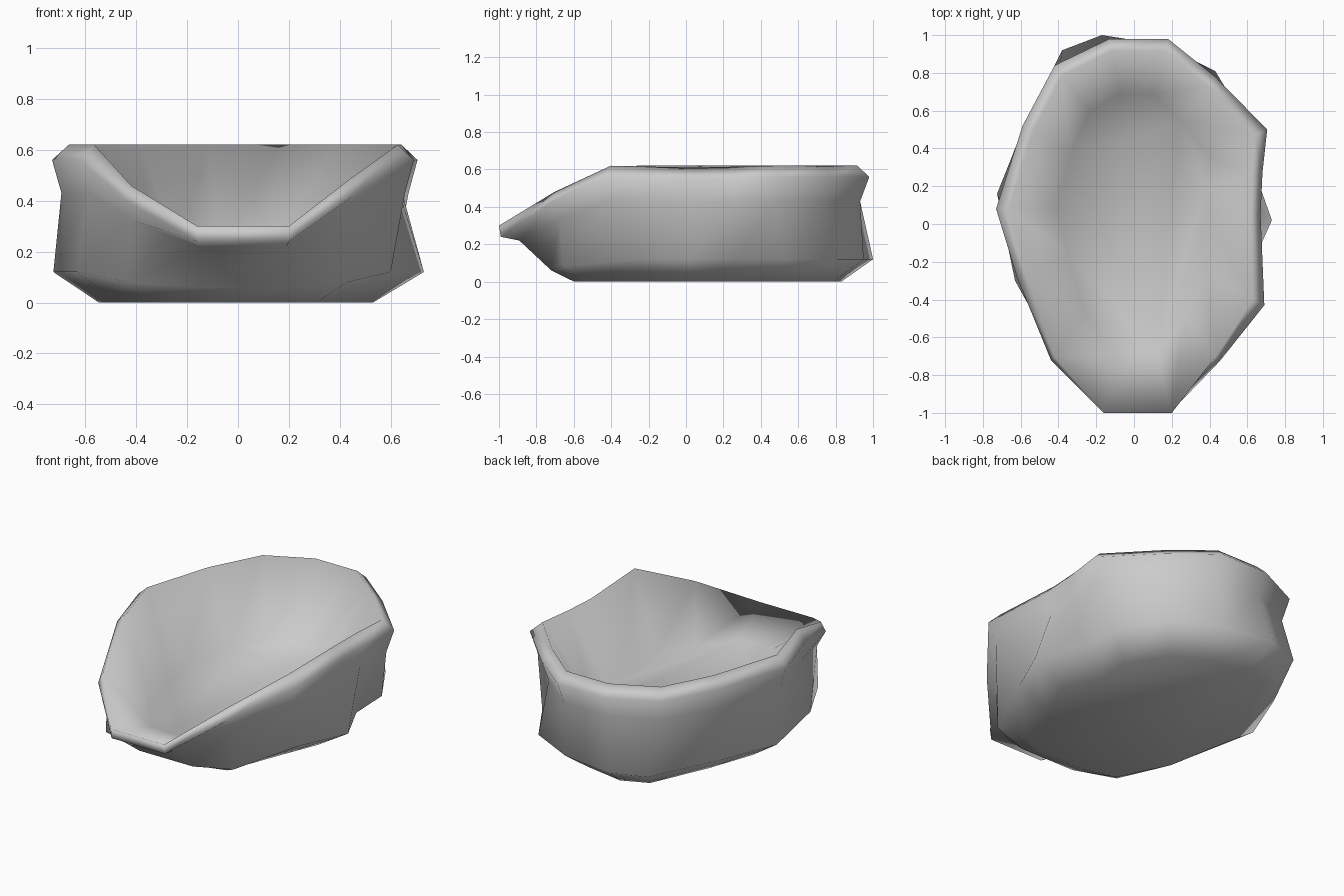
import bpy, bmesh

# One entry per column around the shell, counter-clockwise from the front lip:
# outer rim x, y, z, then belly x, y, z
COLUMNS = [
    (-0.16, -0.99, 0.24, -0.16, -0.72, 0.06),
    (0.20, -0.99, 0.24, 0.20, -0.72, 0.06),
    (0.455, -0.725, 0.42, 0.43, -0.66, 0.08),
    (0.69, -0.43, 0.56, 0.60, -0.27, 0.12),
    (0.67, 0.05, 0.55, 0.73, 0.02, 0.12),
    (0.68, 0.27, 0.555, 0.61, 0.27, 0.12),
    (0.705, 0.50, 0.56, 0.60, 0.53, 0.12),
    (0.43, 0.78, 0.56, 0.43, 0.81, 0.12),
    (0.18, 0.98, 0.56, 0.15, 0.95, 0.12),
    (-0.13, 0.98, 0.56, -0.17, 1.00, 0.12),
    (-0.42, 0.84, 0.56, -0.38, 0.92, 0.12),
    (-0.59, 0.52, 0.56, -0.59, 0.50, 0.12),
    (-0.73, 0.08, 0.56, -0.725, 0.16, 0.12),
    (-0.62, -0.28, 0.56, -0.63, -0.30, 0.12),
    (-0.44, -0.72, 0.40, -0.43, -0.66, 0.08),
]


def column_points(x, y, z, bx, by, bz):
    """Points of one column, from the base over the rim to the bowl floor."""
    high = (z - 0.24) / 0.32            # 0 at the front lip, 1 on the tall wall
    tx = x * (1 - 0.09 * high)
    ty = y * (1 - 0.065 * high) - 0.01 * (1 - high)
    return [
        (bx * 0.74 - 0.01, by * 0.83, 0),                            # base
        (bx, by, bz),                                                # belly
        (x * 0.95, y * (0.90 + 0.05 * high), 0.22 + 0.21 * high),    # neck
        (x, y, z),                                                   # outer rim
        (tx, ty, z + 0.06),                                          # rim top
        (tx * 0.62, 0.1 + (ty - 0.1) * 0.72, 0.21),                  # bowl floor
    ]


# Shell: loft the columns into one closed skin
bm = bmesh.new()
cols = [[bm.verts.new(p) for p in column_points(*c)] for c in COLUMNS]
for i, a in enumerate(cols):
    b = cols[(i + 1) % len(cols)]
    for k in range(len(a) - 1):
        bm.faces.new((a[k], b[k], b[k + 1], a[k + 1]))
bm.faces.new([c[0] for c in reversed(cols)])     # underside
bm.faces.new([c[-1] for c in cols])              # bowl floor
bmesh.ops.recalc_face_normals(bm, faces=bm.faces[:])
for f in bm.faces:
    f.smooth = True

mesh = bpy.data.meshes.new("bowl")
bm.to_mesh(mesh)
bm.free()
bowl = bpy.data.objects.new("bowl", mesh)
bpy.context.collection.objects.link(bowl)
